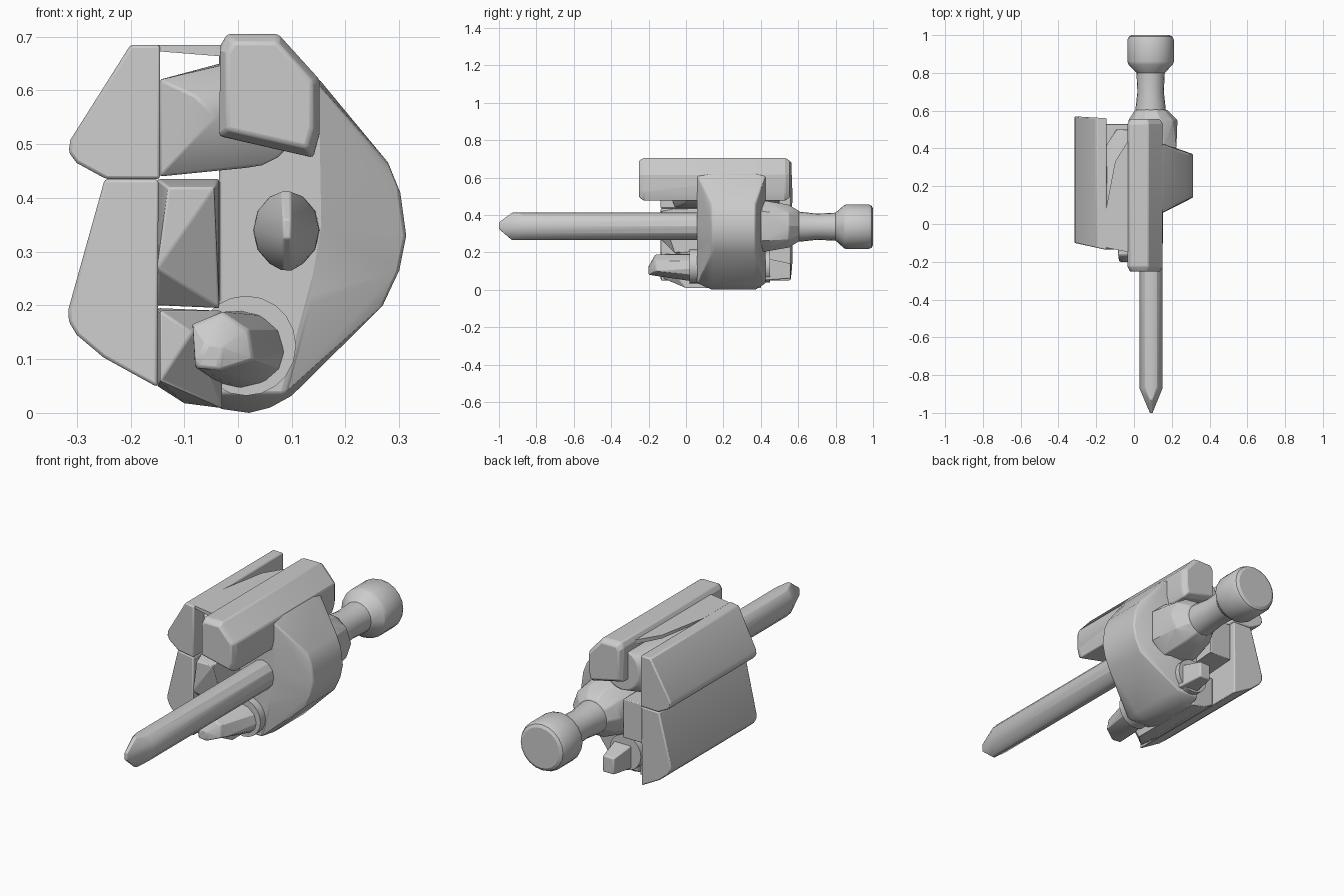
import bpy, bmesh, math


def finish(bm, name, bevel):
    bmesh.ops.recalc_face_normals(bm, faces=bm.faces)
    me = bpy.data.meshes.new(name)
    bm.to_mesh(me)
    bm.free()
    ob = bpy.data.objects.new(name, me)
    bpy.context.collection.objects.link(ob)
    bpy.ops.object.select_all(action='DESELECT')
    ob.select_set(True)
    bpy.context.view_layer.objects.active = ob
    bpy.ops.object.shade_smooth_by_angle(angle=math.radians(25))
    if bevel:
        m = ob.modifiers.new("soft_edges", 'BEVEL')
        m.width, m.segments, m.limit_method = bevel, 2, 'ANGLE'
        m.angle_limit = math.radians(28)
    return ob


def hull(name, pts, bevel=0.0):
    """Convex faceted solid around a set of points."""
    bm = bmesh.new()
    vs = [bm.verts.new(p) for p in pts]
    res = bmesh.ops.convex_hull(bm, input=vs)
    junk = {g for g in res["geom_interior"] + res["geom_unused"] if isinstance(g, bmesh.types.BMVert)}
    bmesh.ops.delete(bm, geom=list(junk), context='VERTS')
    bmesh.ops.dissolve_limit(bm, angle_limit=0.02, verts=bm.verts, edges=bm.edges)
    return finish(bm, name, bevel)


def at(y, profile):
    """Place an x-z profile at depth y."""
    return [(x, y, z) for x, z in profile]


def ring(y, cx, cz, rx, rz, n=16):
    return [(cx + rx * math.cos(2 * math.pi * i / n), y,
             cz + rz * math.sin(2 * math.pi * i / n)) for i in range(n)]


def loft(name, cx, cz, sections, n=16):
    """Round part along y; sections are (y, rx, rz)."""
    bm = bmesh.new()
    loops = [[bm.verts.new(p) for p in ring(y, cx, cz, rx, rz, n)] for y, rx, rz in sections]
    for a, b in zip(loops, loops[1:]):
        for i in range(n):
            bm.faces.new((a[i], a[(i + 1) % n], b[(i + 1) % n], b[i]))
    bm.faces.new(loops[0])
    bm.faces.new(loops[-1])
    return finish(bm, name, 0)


# Main body: full outline in the middle, smaller flat faces front and back
outline = [(-0.035, 0.008), (0.02, 0.0), (0.06, 0.01), (0.1, 0.032), (0.27, 0.2),
           (0.3, 0.265), (0.313, 0.33), (0.302, 0.41), (0.28, 0.465), (0.15, 0.622), (-0.035, 0.65)]
flat = [(-0.035, 0.035), (0.085, 0.035), (0.13, 0.2), (0.155, 0.35), (0.15, 0.61), (-0.035, 0.63)]
hull("main_body", at(0.14, outline) + at(0.37, outline) + at(0.06, flat) + at(0.425, flat), 0.006)

# Long upper barrel
barrel = [(-0.035, 0.515), (0.06, 0.515), (0.14, 0.475), (0.152, 0.52), (0.152, 0.62),
          (0.075, 0.705), (-0.02, 0.705), (-0.035, 0.68)]
cap = [(0.058 + (x - 0.058) * 0.85, 0.6 + (z - 0.6) * 0.85) for x, z in barrel]
hull("upper_barrel", at(-0.225, barrel) + at(0.53, barrel) + at(-0.252, cap) + at(0.555, cap), 0.006)

# Front spike with a wedge tip
hull("front_spike", ring(0.4, 0.09, 0.34, 0.063, 0.072, 12) + ring(-0.87, 0.09, 0.34, 0.061, 0.072, 12)
     + at(-0.93, [(0.082, 0.412), (0.098, 0.412), (0.082, 0.265), (0.098, 0.265)])
     + at(-1.0, [(0.084, 0.325), (0.098, 0.325), (0.084, 0.36), (0.098, 0.36)]), 0.003)

# Rear collar, neck and round knob
hull("rear_collar", at(0.4, [(-0.035, 0.25), (-0.035, 0.43), (0.02, 0.48), (0.16, 0.48),
                            (0.225, 0.42), (0.225, 0.26), (0.16, 0.2), (0.02, 0.2)])
     + ring(0.55, 0.1, 0.34, 0.13, 0.12, 10) + ring(0.605, 0.09, 0.34, 0.085, 0.085, 10), 0.006)
loft("neck_and_knob", 0.088, 0.337, [(0.55, 0.082, 0.082), (0.61, 0.08, 0.08), (0.7, 0.07, 0.07),
     (0.8, 0.075, 0.075), (0.845, 0.118, 0.115), (0.86, 0.123, 0.12), (0.975, 0.123, 0.12),
     (0.992, 0.115, 0.112), (1.0, 0.1, 0.098)], 20)

# Lower tube, its blunt nose and rear prong
hull("lower_tube", ring(0.02, 0.015, 0.125, 0.093, 0.093, 20) + ring(0.45, 0.015, 0.125, 0.085, 0.085, 20))
hull("lower_nose", ring(0.07, 0.015, 0.115, 0.085, 0.075, 12)
     + at(-0.165, [(-0.085, 0.165), (-0.03, 0.188), (-0.05, 0.085), (0.02, 0.155), (0.03, 0.1)])
     + at(-0.2, [(-0.08, 0.085), (-0.035, 0.08), (-0.06, 0.125), (-0.03, 0.12)]), 0.006)
hull("rear_prong", at(0.42, [(-0.02, 0.05), (0.08, 0.05), (0.08, 0.17), (-0.02, 0.17)])
     + at(0.56, [(0.0, 0.06), (0.06, 0.06), (0.06, 0.14), (0.0, 0.14)]), 0.006)

# Upper rounded tube tucked between barrel and side panel
hull("upper_tube", ring(0.0, 0.015, 0.556, 0.1, 0.1, 20) + ring(0.5, 0.0, 0.556, 0.095, 0.1, 20)
     + at(-0.06, [(-0.145, 0.44), (-0.145, 0.62), (-0.04, 0.6), (-0.06, 0.5)])
     + at(-0.1, [(-0.08, 0.59), (-0.04, 0.55)])
     + at(0.42, [(-0.145, 0.44), (-0.145, 0.62)]), 0.004)

# Connecting blocks between body and side panels
hull("middle_block", at(-0.06, [(-0.15, 0.2), (-0.035, 0.195), (-0.035, 0.435), (-0.15, 0.435)])
     + at(-0.135, [(-0.15, 0.27), (-0.13, 0.42), (-0.045, 0.42)])
     + at(0.53, [(-0.15, 0.24), (-0.03, 0.24), (-0.03, 0.43), (-0.15, 0.43)]), 0.004)
hull("lower_block", at(0.0, [(-0.15, 0.05), (-0.1, 0.018), (-0.03, 0.009), (-0.03, 0.19), (-0.15, 0.195)])
     + at(-0.12, [(-0.145, 0.06), (-0.085, 0.15), (-0.145, 0.19)])
     + at(0.4, [(-0.15, 0.05), (-0.1, 0.02), (-0.03, 0.009), (-0.03, 0.19), (-0.15, 0.195)]), 0.004)

# Thin top strip bridging to the barrel, leaving a notch at the back
hull("top_strip", [(x, y, z) for x, y, t in [(-0.15, -0.125, 0.012), (-0.025, -0.15, 0.022),
                   (-0.025, 0.45, 0.022), (-0.1, 0.33, 0.016), (-0.15, 0.07, 0.012)]
                   for z in (0.685 - t, 0.685)])

# Left side panels, slanted slightly at both ends
panels = {
    "upper_side_panel": [(-0.145, 0.685), (-0.2, 0.685), (-0.312, 0.508), (-0.315, 0.485),
                         (-0.3, 0.465), (-0.245, 0.435), (-0.145, 0.435)],
    "lower_side_panel": [(-0.148, 0.435), (-0.248, 0.435), (-0.315, 0.195), (-0.315, 0.17),
                         (-0.3, 0.145), (-0.25, 0.103), (-0.15, 0.048)],
}
for name, prof in panels.items():
    front = [(x, -0.1 - 0.22 * (x + 0.315), z) for x, z in prof]
    back = [(x, 0.57 - 0.06 * (x + 0.315), z) for x, z in prof]
    hull(name, front + back, 0.006)
